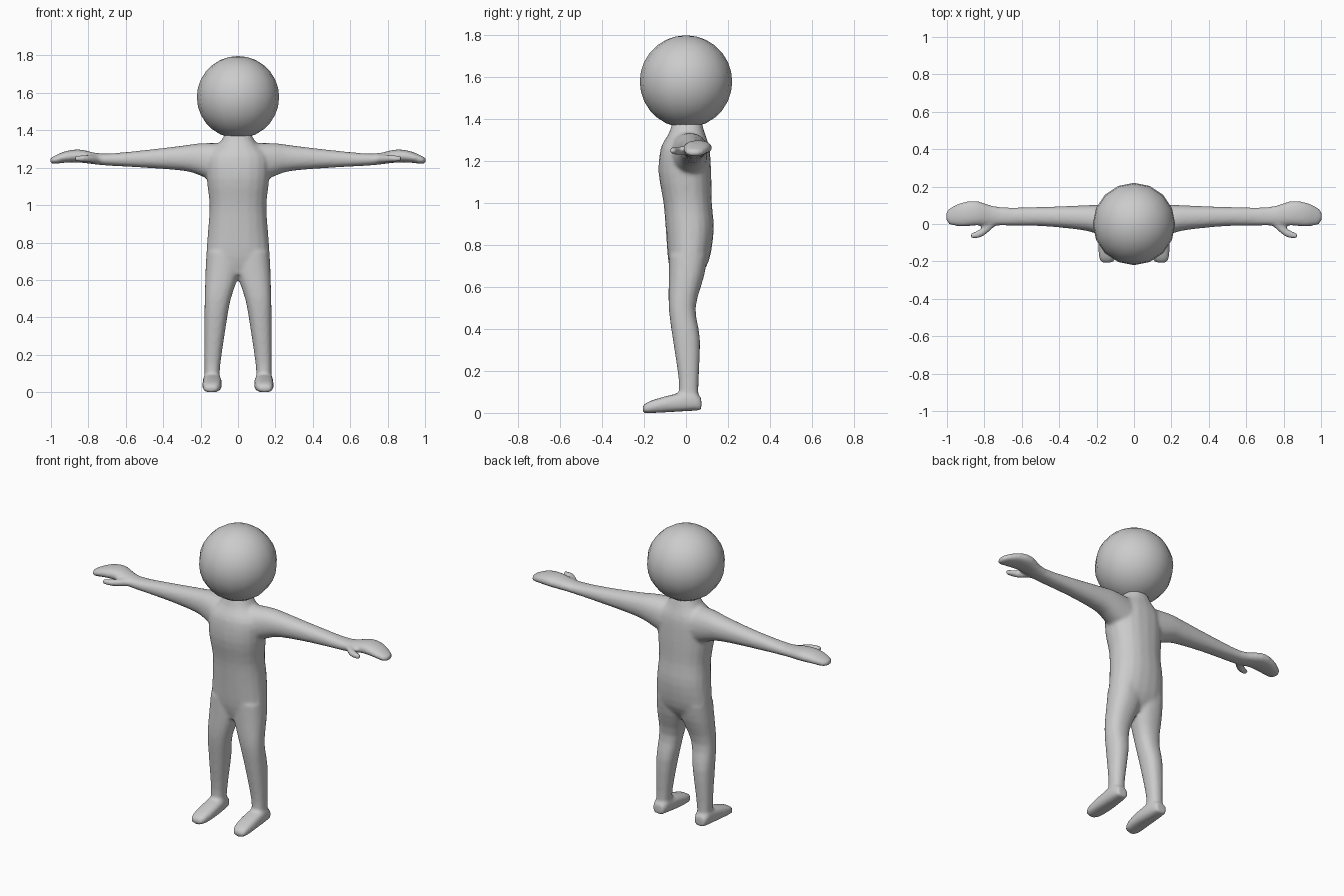
import bpy, bmesh, math

if "Cube" in bpy.data.objects:
    bpy.data.objects.remove(bpy.data.objects["Cube"])

grey = bpy.data.materials.new("light grey")
grey.diffuse_color = (0.6, 0.6, 0.6, 1)
grey.use_nodes = True
grey.node_tree.nodes["Principled BSDF"].inputs["Base Color"].default_value = grey.diffuse_color
bm = bmesh.new()


def smooth_rows(rows, steps=3):
    """Insert Catmull-Rom rows between the key rows."""
    out = []
    last = len(rows) - 1
    for k in range(last):
        keys = rows[max(k - 1, 0)], rows[k], rows[k + 1], rows[min(k + 2, last)]
        for s in range(steps):
            u = s / steps
            out.append([b + u / 2 * (c - a + u * (2 * a - 5 * b + 4 * c - d
                                                  + u * (3 * (b - c) + d - a)))
                        for a, b, c, d in zip(*keys)])
    return out + [rows[last]]


def loft(axis, rows, power=2.3, n=20, side=1):
    """Closed tube along an axis; each row is position, centre a, centre b, half a, half b."""
    rings = []
    for t, ca, cb, ha, hb in smooth_rows(rows):
        ring = []
        for i in range(n):
            ang = 2 * math.pi * i / n
            c, s = math.cos(ang), math.sin(ang)
            a = ca + ha * math.copysign(abs(c) ** (2 / power), c)
            b = cb + hb * math.copysign(abs(s) ** (2 / power), s)
            x, y, z = {'x': (t, a, b), 'y': (a, t, b), 'z': (a, b, t)}[axis]
            ring.append(bm.verts.new((x * side, y, z)))
        rings.append(ring)
    for r, q in zip(rings, rings[1:]):
        for i in range(n):
            j = (i + 1) % n
            bm.faces.new((r[i], r[j], q[j], q[i]))
    bm.faces.new(rings[0])
    bm.faces.new(rings[-1])


def pair(axis, rows, power):
    """Left and right copies of a limb."""
    for side in (1, -1):
        loft(axis, rows, power, side=side)


# Torso and neck
loft('z', [
    (0.63, 0, -0.005, 0.16, 0.055), (0.72, 0, 0.012, 0.17, 0.096),
    (0.87, 0, 0.018, 0.16, 0.114), (1.00, 0, 0.008, 0.152, 0.115),
    (1.14, 0, -0.005, 0.167, 0.125), (1.26, 0, -0.004, 0.165, 0.116),
    (1.33, 0, 0.004, 0.10, 0.086), (1.40, 0, 0.005, 0.06, 0.065)])

# Legs
pair('z', [
    (0.05, 0.139, 0.01, 0.039, 0.05), (0.15, 0.137, 0.013, 0.043, 0.047),
    (0.35, 0.123, 0.002, 0.058, 0.065), (0.50, 0.108, -0.018, 0.07, 0.064),
    (0.65, 0.081, 0.002, 0.093, 0.084), (0.75, 0.074, 0.012, 0.094, 0.092)], 2.3)

# Feet
pair('y', [
    (-0.207, 0.145, 0.017, 0.03, 0.017), (-0.17, 0.141, 0.028, 0.048, 0.029),
    (-0.07, 0.138, 0.045, 0.052, 0.041), (0.03, 0.14, 0.056, 0.046, 0.046),
    (0.073, 0.141, 0.041, 0.034, 0.029)], 2.8)

# Arms and mitten hands
pair('x', [
    (0.08, 0.005, 1.216, 0.095, 0.116), (0.20, 0.025, 1.244, 0.077, 0.087),
    (0.29, 0.034, 1.251, 0.065, 0.068), (0.50, 0.040, 1.247, 0.051, 0.047),
    (0.72, 0.041, 1.244, 0.050, 0.031), (0.84, 0.057, 1.262, 0.066, 0.035),
    (0.92, 0.051, 1.258, 0.064, 0.031), (0.985, 0.041, 1.241, 0.045, 0.021),
    (1.005, 0.041, 1.238, 0.019, 0.012)], 2.2)

# Thumbs
pair('x', [
    (0.73, 0.025, 1.245, 0.025, 0.02), (0.81, -0.043, 1.249, 0.025, 0.021),
    (0.872, -0.065, 1.248, 0.015, 0.014)], 2.0)

bmesh.ops.recalc_face_normals(bm, faces=bm.faces)
mesh = bpy.data.meshes.new("body")
bm.to_mesh(mesh)
bm.free()
mesh.materials.append(grey)
body = bpy.data.objects.new("body", mesh)
bpy.context.collection.objects.link(body)

# Blend the limbs into one soft skin
remesh = body.modifiers.new("blend", 'REMESH')
remesh.mode = 'VOXEL'
remesh.voxel_size = 0.01
remesh.use_smooth_shade = True
soften = body.modifiers.new("soften", 'SMOOTH')
soften.factor = 0.5
soften.iterations = 6

# Round head
bpy.ops.mesh.primitive_uv_sphere_add(segments=16, ring_count=14, radius=0.22,
                                     location=(0, 0, 1.577))
head = bpy.context.object
head.name = "head"
head.data.materials.append(grey)
bpy.ops.object.shade_smooth()
